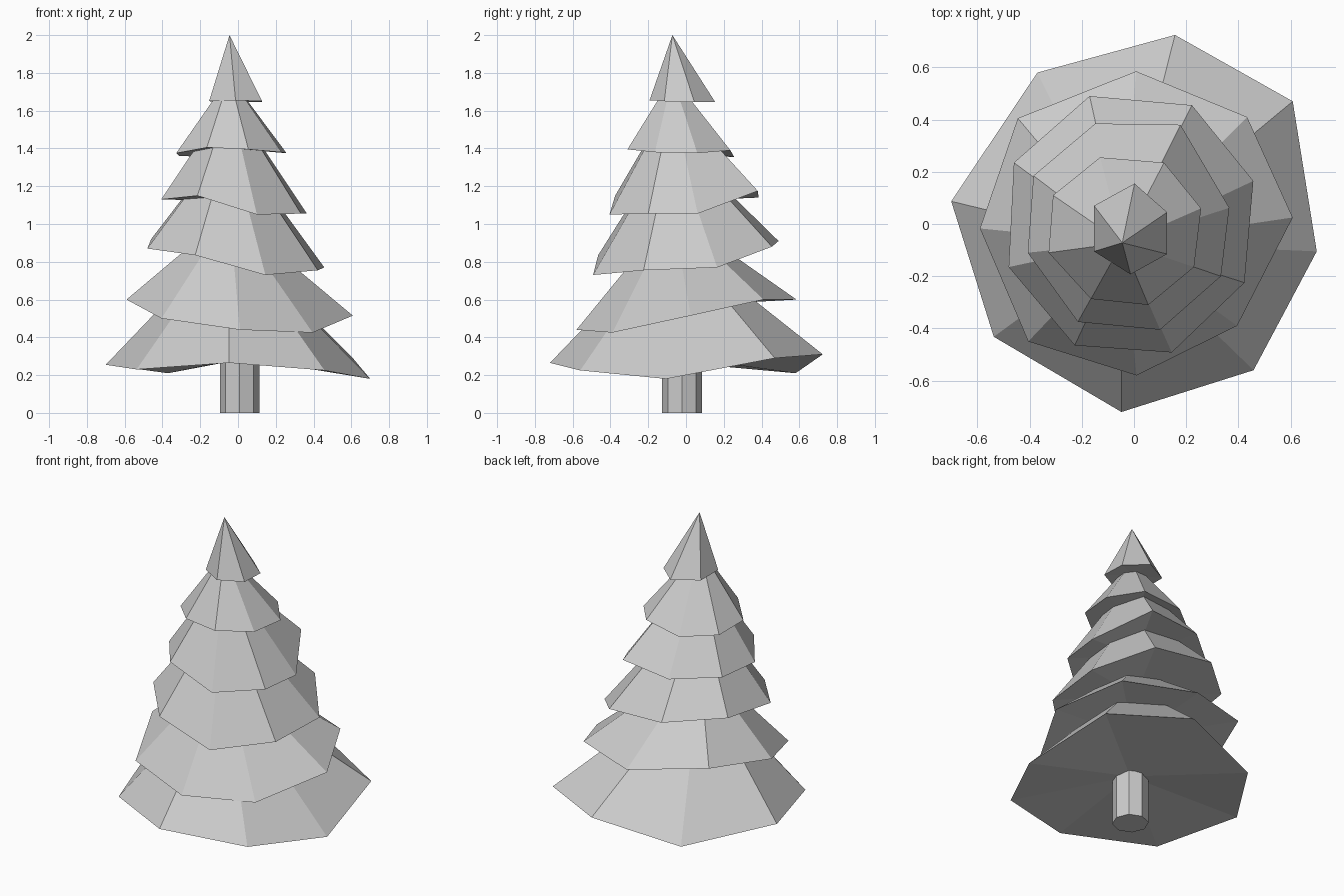
import bpy, bmesh
from mathutils import Matrix, Vector

# name, tip height, lift of the underside centre, irregular skirt outline (x, y, z)
TIERS = [
    ("branch_tier_bottom", .94, .045, [
        (.157, .724, .31), (.608, .47, .29), (.70, -.105, .18), (.458, -.56, .225),
        (-.048, -.72, .265), (-.537, -.432, .23), (-.70, .087, .255), (-.37, .58, .21)]),
    ("branch_tier_second", 1.06, .025, [
        (.008, .585, .60), (.433, .41, .60), (.608, .025, .515), (.395, -.39, .425),
        (.01, -.58, .44), (-.405, -.45, .50), (-.59, -.017, .60), (-.445, .405, .66)]),
    ("branch_tier_third", 1.46, .015, [
        (-.17, .49, .91), (.222, .455, .88), (.457, .165, .77), (.423, -.225, .755),
        (.145, -.492, .73), (-.227, -.465, .835), (-.48, -.165, .87), (-.46, .235, .92)]),
    ("branch_tier_fourth", 1.67, .01, [
        (-.148, .385, 1.14), (.178, .38, 1.175), (.365, .062, 1.055), (.333, -.2, 1.055),
        (.10, -.405, 1.05), (-.215, -.375, 1.15), (-.407, -.11, 1.13), (-.385, .185, 1.14)]),
    ("branch_tier_fifth", 1.78, .02, [
        (-.13, .255, 1.355), (.115, .235, 1.39), (.257, .06, 1.375), (.23, -.165, 1.38),
        (.055, -.31, 1.395), (-.165, -.287, 1.405), (-.327, -.11, 1.375), (-.31, .11, 1.36)]),
    ("treetop", 2.0, .01, [
        (.002, .155, 1.645), (.127, .045, 1.645), (.127, -.115, 1.65),
        (-.013, -.193, 1.655), (-.153, -.105, 1.65), (-.153, .07, 1.65)]),
]


def finish(name, bm):
    bmesh.ops.recalc_face_normals(bm, faces=bm.faces)
    mesh = bpy.data.meshes.new(name)
    bm.to_mesh(mesh)
    bm.free()
    bpy.context.collection.objects.link(bpy.data.objects.new(name, mesh))


# foliage: each tier is a crooked cone closed underneath
for name, tip_z, lift, outline in TIERS:
    bm = bmesh.new()
    ring = [bm.verts.new(p) for p in outline]
    tip = bm.verts.new((-.045, -.072, tip_z))
    centre = sum((Vector(p) for p in outline), Vector((0, 0, 0))) / len(outline)
    under = bm.verts.new(centre + Vector((0, 0, lift)))
    for a, b in zip(ring, ring[1:] + ring[:1]):
        bm.faces.new((a, b, tip))
        bm.faces.new((b, a, under))
    finish(name, bm)

# trunk: octagonal post ending just inside the foliage
bm = bmesh.new()
bmesh.ops.create_cone(bm, cap_ends=True, segments=8, radius1=.105, radius2=.105, depth=.36,
                      matrix=Matrix.Translation((.009, -.021, .18)))
finish("trunk", bm)
